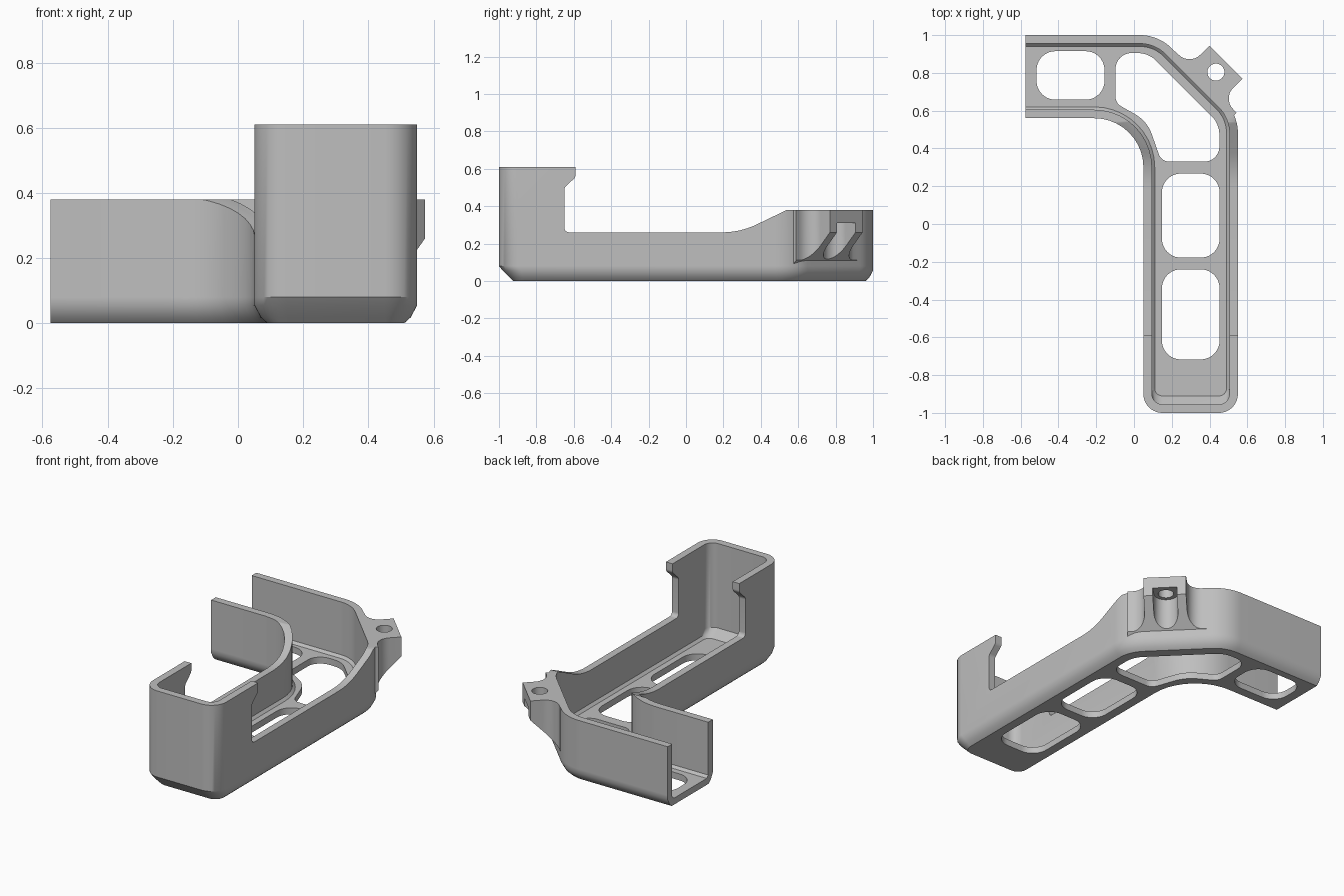
import bpy, bmesh, math
from mathutils import Vector, Matrix

cube = bpy.data.objects.get("Cube")
if cube:
    bpy.data.objects.remove(cube, do_unlink=True)

grey = bpy.data.materials.new("light_grey")
grey.use_nodes = True
GREY = (0.52, 0.52, 0.52, 1)
grey.diffuse_color = GREY
grey.node_tree.nodes["Principled BSDF"].inputs["Base Color"].default_value = GREY


def rounded(corners, seg=10):
    """Closed outline from (x, y, radius) corners; radius 0 stays sharp."""
    out = []
    for i, (x, y, r) in enumerate(corners):
        p = Vector((x, y))
        if r == 0:
            out.append(p)
            continue
        a = (Vector(corners[i - 1][:2]) - p).normalized()
        b = (Vector(corners[(i + 1) % len(corners)][:2]) - p).normalized()
        half = a.angle(b) / 2
        centre = p + (a + b).normalized() * (r / math.sin(half))
        t = r / math.tan(half)
        start, end = p + a * t - centre, p + b * t - centre
        sweep = start.angle_signed(end)  # clockwise positive
        for k in range(seg + 1):
            out.append(centre + Matrix.Rotation(-sweep * k / seg, 2) @ start)
    return out


def loft(name, rings, matrix=Matrix()):
    """Solid through a list of (outline, height) rings."""
    bm = bmesh.new()
    loops = [[bm.verts.new((p.x, p.y, z)) for p in pts] for pts, z in rings]
    bm.faces.new(loops[0])
    bm.faces.new(loops[-1])
    n = len(loops[0])
    for low, high in zip(loops, loops[1:]):
        for i in range(n):
            j = (i + 1) % n
            bm.faces.new((low[i], low[j], high[j], high[i]))
    bm.transform(matrix)
    bmesh.ops.recalc_face_normals(bm, faces=bm.faces)
    mesh = bpy.data.meshes.new(name)
    bm.to_mesh(mesh)
    bm.free()
    mesh.materials.append(grey)
    obj = bpy.data.objects.new(name, mesh)
    bpy.context.collection.objects.link(obj)
    return obj


def prism(name, corners, low, high, matrix=Matrix()):
    pts = rounded(corners)
    return loft(name, [(pts, low), (pts, high)], matrix)


def rect(x0, x1, y0, y1, r):
    return [(x0, y0, r), (x1, y0, r), (x1, y1, r), (x0, y1, r)]


def combine(target, tool, operation="DIFFERENCE"):
    mod = target.modifiers.new(tool.name, "BOOLEAN")
    mod.operation, mod.object, mod.solver = operation, tool, "EXACT"
    bpy.context.view_layer.objects.active = target
    bpy.ops.object.modifier_apply(modifier=mod.name)
    bpy.data.objects.remove(tool, do_unlink=True)


# Plan of the bent tray, counter-clockwise from the open end
PLAN = [(-0.575, 0.56, 0), (0.05, 0.56, 0.26), (0.05, -1, 0.1), (0.55, -1, 0.1),
        (0.55, 0.58, 0.24), (0.13, 1, 0.24), (-0.575, 1, 0)]
CONCAVE, FRONT_EDGE = 1, 2


def plan(inset, front, open_end=0):
    """Tray plan moved inward, with its own inset at the front and open end."""
    n = len(PLAN)
    pts = [Vector(c[:2]) for c in PLAN]
    dist = [inset] * n
    dist[FRONT_EDGE], dist[-1] = front, open_end
    normals = []
    for i in range(n):
        d = (pts[(i + 1) % n] - pts[i]).normalized()
        normals.append(Vector((-d.y, d.x)))
    corners = []
    for i, p in enumerate(pts):
        lines = Matrix((normals[i - 1], normals[i]))
        q = lines.inverted() @ Vector((p.dot(normals[i - 1]) + dist[i - 1],
                                       p.dot(normals[i]) + dist[i]))
        r = PLAN[i][2]
        if r:
            r = r + inset if i == CONCAVE else max(r - inset, 0.01)
        corners.append((q.x, q.y, r))
    return rounded(corners)


# Outer body with chamfered underside
tray = loft("tray", [(plan(0.04, 0.075), 0), (plan(0.02, 0.057), 0.018),
                     (plan(0, 0.02), 0.055), (plan(0, 0), 0.08), (plan(0, 0), 0.61)])

# Screw tab on the diagonal corner; local x points outward
turn = Matrix.Rotation(math.radians(45), 4, "Z") @ Matrix.Translation((0, 0.262, 0))
W = 0.1235
tab = prism("screw_tab", [(0.77, -0.23, 0), (0.801, -0.23, 0), (0.801, -W, 0.08), (0.95, -W, 0),
                          (0.95, W, 0), (0.801, W, 0.08), (0.801, 0.23, 0), (0.77, 0.23, 0)],
            0.06, 0.45, turn)
on_side = Matrix.Rotation(math.radians(90), 4, "X")
combine(tab, prism("slope_cutter", [(0.7, 0.01, 0), (0.7, -0.1, 0), (1.1, -0.1, 0), (1.1, 0.41, 0)],
                   -0.5, 0.5, turn @ on_side))
combine(tab, prism("nut_slot_cutter", [(0.807, -0.07, 0.069), (1.1, -0.07, 0),
                                       (1.1, 0.07, 0), (0.807, 0.07, 0.069)], 0, 0.31, turn))
combine(tab, prism("screw_hole_cutter", rect(0.83, 0.92, -0.045, 0.045, 0.0449), 0.2, 0.6, turn))
combine(tray, tab, "UNION")

# Hollow interior, open at the right end
combine(tray, loft("cavity_cutter", [(plan(0.06, 0.09, -0.1), 0.04),
                                     (plan(0.045, 0.077, -0.1), 0.055),
                                     (plan(0.045, 0.045, -0.1), 0.09),
                                     (plan(0.045, 0.045, -0.1), 0.8)]))

# Wall height profile along the length: tall hooked front, low middle, raised back
along_x = Matrix(((0, 0, 1, 0), (1, 0, 0, 0), (0, 1, 0, 0), (0, 0, 0, 1)))
combine(tray, prism("wall_profile_cutter",
                    [(1.2, 0.38, 0), (0.54, 0.38, 0), (0.29, 0.26, 0.42), (-0.65, 0.26, 0.025),
                     (-0.65, 0.5, 0.03), (-0.59, 0.555, 0.03), (-0.59, 0.9, 0), (1.2, 0.9, 0)],
                    -1, 1, along_x))

# Floor openings
openings = [
    rect(-0.516, -0.156, 0.658, 0.915, 0.1),
    rect(0.148, 0.453, -0.178, 0.267, 0.1),
    rect(0.148, 0.453, -0.717, -0.24, 0.1),
    [(-0.098, 0.905, 0.085), (-0.098, 0.64, 0.06), (0.07, 0.545, 0.2), (0.145, 0.33, 0.06),
     (0.452, 0.33, 0.08), (0.452, 0.53, 0.14), (0.077, 0.905, 0.14)],
]
for corners in openings:
    combine(tray, prism("floor_opening_cutter", corners, -0.1, 0.1))

bpy.ops.object.select_all(action="DESELECT")
tray.select_set(True)
bpy.context.view_layer.objects.active = tray
bpy.ops.object.shade_smooth_by_angle(angle=math.radians(30))
